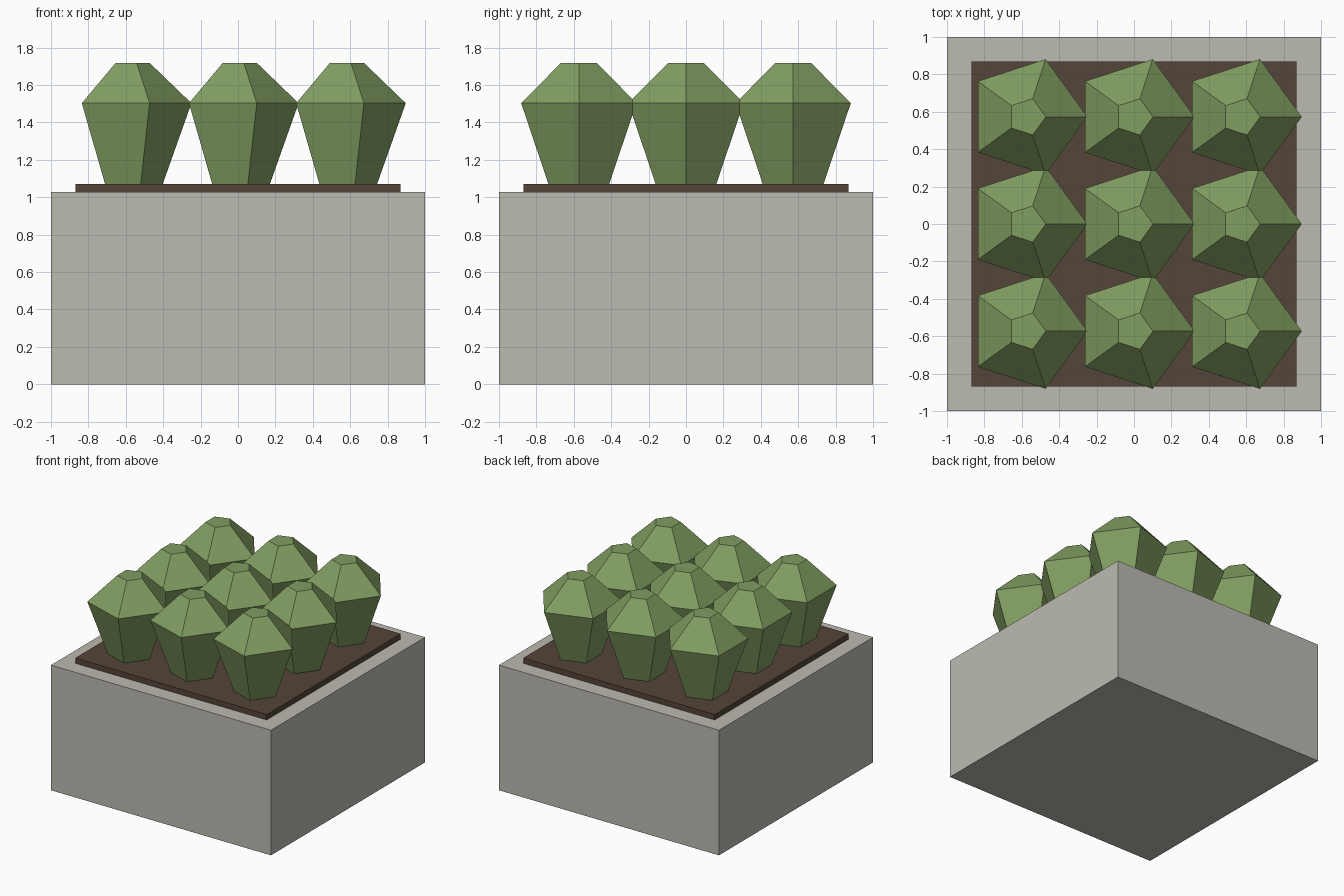
import bpy, bmesh, math

if "Cube" in bpy.data.objects:
    bpy.data.objects.remove(bpy.data.objects["Cube"])


def material(name, color):
    m = bpy.data.materials.new(name)
    m.diffuse_color = (*color, 1)
    m.use_nodes = True
    m.node_tree.nodes["Principled BSDF"].inputs["Base Color"].default_value = m.diffuse_color
    return m


def box(name, half, z0, z1, mat):
    bpy.ops.mesh.primitive_cube_add(size=1, location=(0, 0, (z0 + z1) / 2))
    ob = bpy.context.object
    ob.name = name
    ob.scale = (2 * half, 2 * half, z1 - z0)
    bpy.ops.object.transform_apply(location=True, rotation=False, scale=True)
    ob.data.materials.append(mat)
    return ob


concrete = material("concrete", (0.50, 0.49, 0.44))
earth = material("earth", (0.09, 0.06, 0.04))
leaf = material("leaf", (0.22, 0.34, 0.12))

# Planter block and soil slab
box("planter_box", 1.0, 0, 1.028, concrete)
box("soil", 0.87, 1.02, 1.072, earth)

# Five-sided plant: narrow base, wide shoulder, flat tip
profile = [(0.171, 1.072), (0.324, 1.503), (0.102, 1.717)]
SIDES = 5
bm = bmesh.new()
rings = [[bm.verts.new((r * math.cos(2 * math.pi * i / SIDES),
                        r * math.sin(2 * math.pi * i / SIDES), z))
          for i in range(SIDES)] for r, z in profile]
for low, high in zip(rings, rings[1:]):
    for i in range(SIDES):
        j = (i + 1) % SIDES
        bm.faces.new((low[i], low[j], high[j], high[i]))
bm.faces.new(rings[0][::-1])
bm.faces.new(rings[-1])
plant = bpy.data.meshes.new("plant")
bm.to_mesh(plant)
bm.free()
plant.materials.append(leaf)

# Three by three grid of plants
for row in range(3):
    for col in range(3):
        ob = bpy.data.objects.new(f"plant_{row}_{col}", plant)
        ob.location = ((col - 1) * 0.573, (row - 1) * 0.573, 0)
        bpy.context.collection.objects.link(ob)
